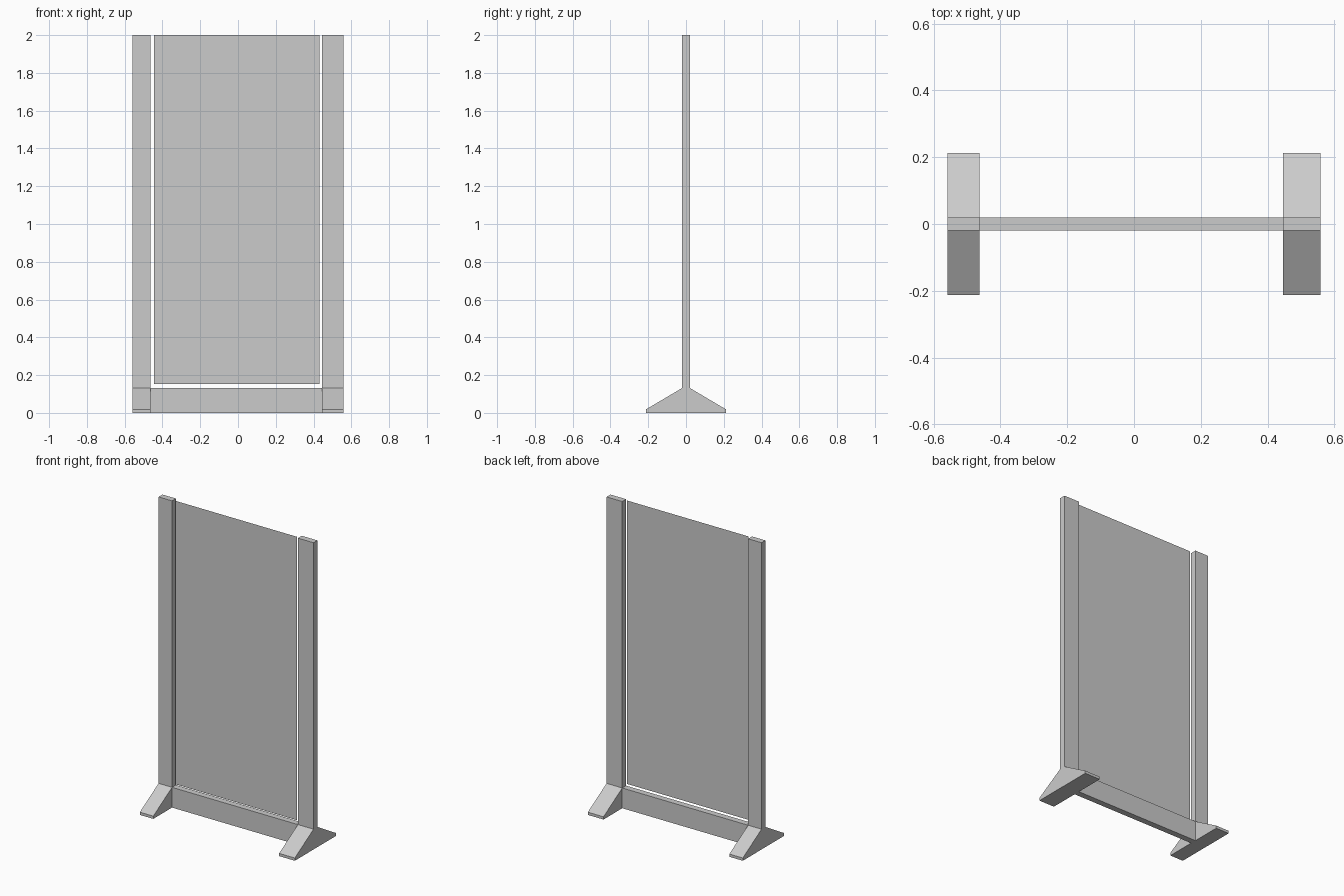
import bpy

if "Cube" in bpy.data.objects:
    bpy.data.objects.remove(bpy.data.objects["Cube"])


def mesh_object(name, verts, faces):
    mesh = bpy.data.meshes.new(name)
    mesh.from_pydata(verts, [], faces)
    mesh.update()
    obj = bpy.data.objects.new(name, mesh)
    bpy.context.collection.objects.link(obj)
    return obj


def extrude_x(name, profile, x0, x1):
    """Extrude a closed (y, z) profile from x0 to x1."""
    n = len(profile)
    verts = [(x, y, z) for x in (x0, x1) for y, z in profile]
    faces = [tuple(reversed(range(n))), tuple(range(n, 2 * n))]
    faces += [(i, (i + 1) % n, (i + 1) % n + n, i + n) for i in range(n)]
    return mesh_object(name, verts, faces)


HALF_T = 0.02      # half thickness of posts and rail
RAIL_TOP = 0.132
HEIGHT = 2.0

# Posts with flared feet: one mirrored profile each
half = [(0.213, 0.0), (0.213, 0.018), (HALF_T, RAIL_TOP), (HALF_T, HEIGHT)]
profile = half + [(-y, z) for y, z in reversed(half)]
extrude_x("left_post", profile, -0.559, -0.462)
extrude_x("right_post", profile, 0.446, 0.559)

# Bottom rail between the feet
rail = [(HALF_T, 0.0), (HALF_T, RAIL_TOP), (-HALF_T, RAIL_TOP), (-HALF_T, 0.0)]
extrude_x("bottom_rail", rail, -0.462, 0.446)

# Thin sheet panel, set in with a small gap all round
py = -0.008
mesh_object("panel",
            [(-0.445, py, 0.152), (0.432, py, 0.152),
             (0.432, py, HEIGHT), (-0.445, py, HEIGHT)],
            [(0, 1, 2, 3)])
